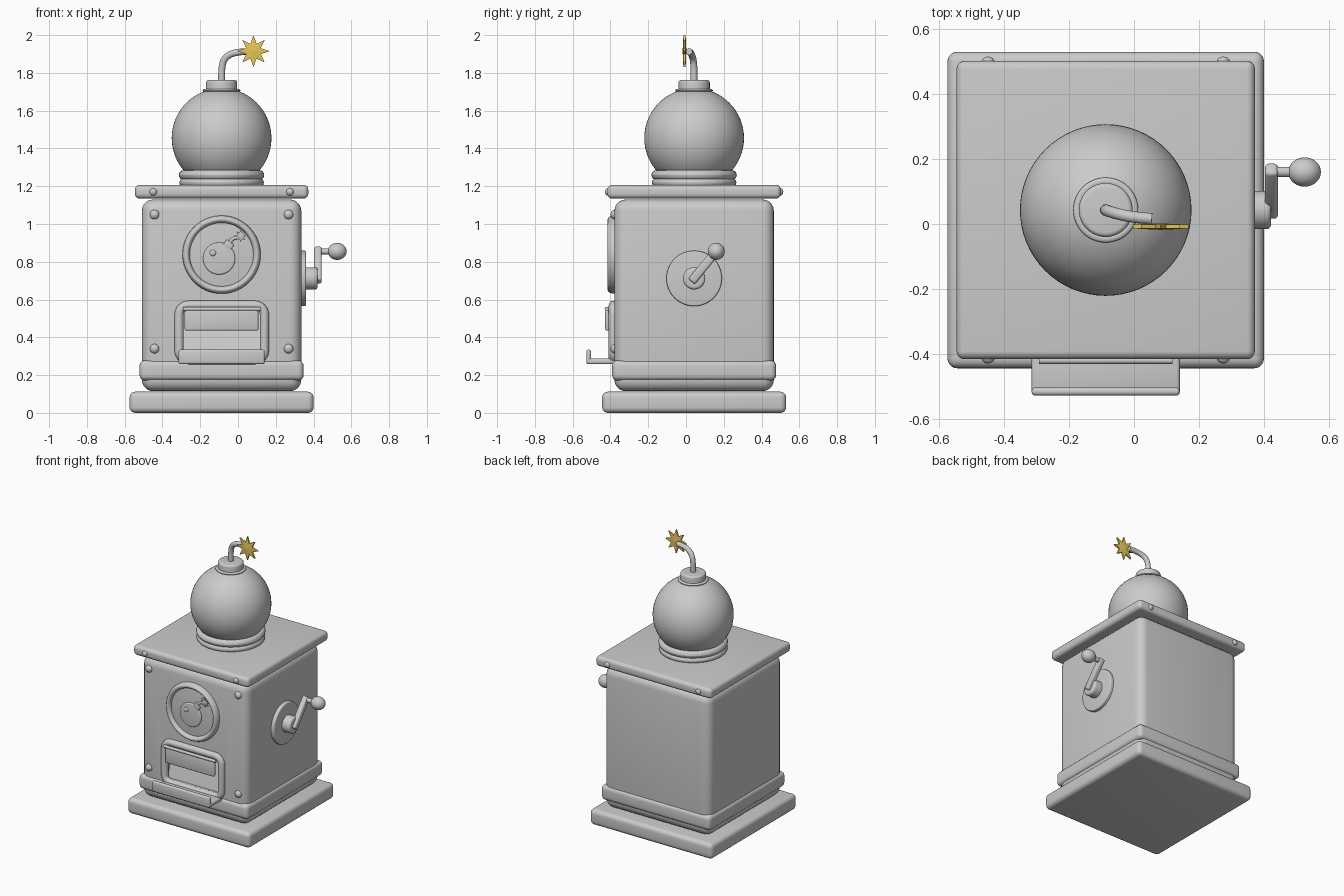
import bpy, bmesh, math
from mathutils import Vector, Matrix

if "Cube" in bpy.data.objects:
    bpy.data.objects.remove(bpy.data.objects["Cube"])

CX, CY = -0.087, 0.043          # vertical axis of the machine
FRONT = CY - 0.422              # front face of the body


def finish(name, bm, angle=40):
    bmesh.ops.recalc_face_normals(bm, faces=bm.faces[:])
    me = bpy.data.meshes.new(name)
    bm.to_mesh(me)
    bm.free()
    ob = bpy.data.objects.new(name, me)
    bpy.context.collection.objects.link(ob)
    smooth(ob, angle)
    return ob


def smooth(ob, angle=40):
    bpy.ops.object.select_all(action='DESELECT')
    ob.select_set(True)
    bpy.context.view_layer.objects.active = ob
    bpy.ops.object.shade_smooth_by_angle(angle=math.radians(angle))


def box(name, x, y, z, r=0.0, seg=5):
    """Rounded box from (min, max) ranges."""
    bm = bmesh.new()
    bmesh.ops.create_cube(bm, size=1)
    for v in bm.verts:
        v.co = Vector([(a + b) / 2 + c * (b - a) for (a, b), c in zip((x, y, z), v.co)])
    if r:
        bmesh.ops.bevel(bm, geom=bm.edges[:], offset=r, segments=seg, profile=0.5, affect='EDGES')
    return finish(name, bm)


def slab(name, half, z, r):
    return box(name, (CX - half, CX + half), (CY - half, CY + half), z, r)


def lathe(name, profile, loc, axis=(0, 0, 1), n=48):
    """Revolve (radius, height) points around an axis through loc."""
    bm = bmesh.new()
    rings = []
    for r, h in profile:
        if r < 1e-5:
            rings.append([bm.verts.new((0, 0, h))] * n)
        else:
            rings.append([bm.verts.new((r * math.cos(2 * math.pi * i / n),
                                        r * math.sin(2 * math.pi * i / n), h)) for i in range(n)])
    for a, b in zip(rings, rings[1:]):
        for i in range(n):
            j = (i + 1) % n
            bm.faces.new(list(dict.fromkeys((a[i], a[j], b[j], b[i]))))
    rot = Vector(axis).to_track_quat('Z', 'Y').to_matrix().to_4x4()
    bmesh.ops.transform(bm, matrix=Matrix.Translation(loc) @ rot, verts=bm.verts[:])
    return finish(name, bm)


def ball(r, h=None, a0=-90, a1=90, steps=24):
    h = h or r
    pts = []
    for i in range(steps + 1):
        a = math.radians(a0 + (a1 - a0) * i / steps)
        pts.append((r * math.cos(a), h * math.sin(a)))
    return pts


def puck(r, h, b):
    """Disc profile with a rounded top edge."""
    arc = [(r - b + b * math.cos(t * math.pi / 8), h - b + b * math.sin(t * math.pi / 8)) for t in range(5)]
    return [(0, 0), (r, 0)] + arc + [(0, h)]


def roll(R, rr, rh, n=16):
    """Closed round ring profile."""
    return [(R + rr * math.cos(2 * math.pi * i / n), rh * math.sin(2 * math.pi * i / n)) for i in range(n + 1)]


def tube(name, pts, r, closed=False, kind='NURBS'):
    cu = bpy.data.curves.new(name, 'CURVE')
    cu.dimensions = '3D'
    cu.bevel_depth, cu.bevel_resolution, cu.use_fill_caps = r, 4, True
    sp = cu.splines.new(kind)
    sp.points.add(len(pts) - 1)
    for p, q in zip(sp.points, pts):
        p.co = (*q, 1)
    sp.use_cyclic_u = closed
    if kind == 'NURBS':
        sp.order_u, sp.use_endpoint_u, sp.resolution_u = 4, True, 8
    ob = bpy.data.objects.new(name, cu)
    bpy.context.collection.objects.link(ob)
    bpy.ops.object.select_all(action='DESELECT')
    ob.select_set(True)
    bpy.context.view_layer.objects.active = ob
    bpy.ops.object.convert(target='MESH')
    ob = bpy.context.object
    smooth(ob)
    return ob


def star(name, c, ro, ri, th, bulge):
    """Eight-pointed star facing the front."""
    bm = bmesh.new()
    sides = []
    for s in (-1, 1):
        rim = [bm.verts.new((c[0] + (ri if i % 2 else ro) * math.sin(i * math.pi / 8), c[1] + s * th,
                             c[2] + (ri if i % 2 else ro) * math.cos(i * math.pi / 8))) for i in range(16)]
        mid = bm.verts.new((c[0], c[1] + s * (th + bulge), c[2]))
        for i in range(16):
            bm.faces.new((rim[i], rim[(i + 1) % 16], mid))
        sides.append(rim)
    a, b = sides
    for i in range(16):
        j = (i + 1) % 16
        bm.faces.new((a[i], a[j], b[j], b[i]))
    return finish(name, bm, 15)


# Cabinet
slab("base", 0.487, (0.0, 0.112), 0.03)
body = slab("body", 0.422, (0.115, 1.13), 0.06)
slab("lower_band", 0.434, (0.172, 0.278), 0.028)
slab("lid", 0.459, (1.135, 1.207), 0.025)

# Sloped chute recess cut into the body
bm = bmesh.new()
prof = [(-0.5, 0.565), (-0.29, 0.565), (-0.36, 0.30), (-0.5, 0.30)]
face = bm.faces.new([bm.verts.new((-0.305, y, z)) for y, z in prof])
ext = bmesh.ops.extrude_face_region(bm, geom=[face])
bmesh.ops.translate(bm, vec=(0.435, 0, 0), verts=[g for g in ext['geom'] if isinstance(g, bmesh.types.BMVert)])
cutter = finish("chute_cutter", bm)
cutter.hide_render = True
mod = body.modifiers.new("chute", 'BOOLEAN')
mod.object, mod.operation, mod.solver = cutter, 'DIFFERENCE', 'EXACT'
bpy.context.view_layer.objects.active = body
bpy.ops.object.modifier_apply(modifier=mod.name)
bpy.data.objects.remove(cutter)
smooth(body)

# Rivets on the body front and on the lid's front and back
for sx in (-1, 1):
    for z in (0.34, 1.05):
        lathe("body_rivet", ball(0.025, 0.02, 0, 90, 6), (CX + sx * 0.355, FRONT, z), (0, -1, 0), 20)
    for sy in (-1, 1):
        lathe("lid_rivet", ball(0.02, 0.016, 0, 90, 6), (CX + sx * 0.362, CY + sy * 0.456, 1.17), (0, sy, 0), 20)

# Chute frame, flap and tray
outline = []
for cx, cz, a0 in ((0.09, 0.52, 0), (-0.262, 0.52, 90), (-0.262, 0.33, 180), (0.09, 0.33, 270)):
    for k in range(7):
        a = math.radians(a0 + 15 * k)
        outline.append((cx + 0.05 * math.cos(a), FRONT - 0.006, cz + 0.05 * math.sin(a)))
tube("chute_frame", outline, 0.024, True, 'POLY')
box("flap", (-0.282, 0.108), (-0.428, -0.405), (0.435, 0.545), 0.01, 3)
tube("flap_hinge", [(-0.292, -0.42, 0.55), (0.118, -0.42, 0.55)], 0.011, False, 'POLY')
box("tray_floor", (-0.315, 0.141), (-0.525, -0.36), (0.258, 0.288), 0.01, 3)
box("tray_lip", (-0.315, 0.141), (-0.528, -0.503), (0.258, 0.335), 0.011, 3)

# Round emblem with a small bomb in relief
EZ = 0.838
lathe("emblem_plate", puck(0.18, 0.012, 0.004), (CX, FRONT, EZ), (0, -1, 0))
lathe("emblem_ring", roll(0.187, 0.02, 0.036), (CX, FRONT, EZ), (0, -1, 0))
lathe("emblem_bomb", puck(0.085, 0.022, 0.008), (-0.10, FRONT, 0.817), (0, -1, 0))
lathe("emblem_highlight", ball(0.017, 0.008, 0, 90, 6), (-0.133, FRONT - 0.021, 0.847), (0, -1, 0), 20)
neck = box("emblem_neck", (-0.025, 0.025), (-0.011, 0.011), (-0.018, 0.018), 0.004, 2)
neck.location = (-0.05, FRONT - 0.012, 0.89)
neck.rotation_euler = (0, math.radians(35), 0)
fy = FRONT - 0.014
tube("emblem_fuse", [(-0.05, fy, 0.89), (-0.036, fy, 0.915), (-0.02, fy, 0.93), (0.0, fy, 0.925), (0.012, fy, 0.935)], 0.009)
star("emblem_spark", (0.014, fy, 0.937), 0.034, 0.017, 0.007, 0.002)

# Bomb on the lid
lathe("bomb_collar", [(0.0, 1.2), (0.212, 1.2), (0.221, 1.208), (0.224, 1.22), (0.221, 1.23), (0.212, 1.238), (0.2, 1.238), (0.0, 1.24)], (CX, CY, 0))
lathe("collar_ring", roll(0.2, 0.026, 0.026), (CX, CY, 1.259))
lathe("bomb", ball(0.264, None, -90, 90, 32), (CX, CY, 1.455), n=64)
lathe("cap_flange", roll(0.088, 0.012, 0.008), (CX, CY, 1.707))
lathe("bomb_cap", puck(0.083, 0.075, 0.014), (CX, CY, 1.687))
tube("fuse", [(CX, CY, 1.74), (CX, CY, 1.80), (-0.086, 0.042, 1.86), (-0.05, 0.03, 1.90),
              (0.0, 0.02, 1.912), (0.055, 0.016, 1.913)], 0.018)
spark = star("spark", (0.082, -0.008, 1.915), 0.085, 0.042, 0.006, 0.004)
gold = bpy.data.materials.new("gold")
gold.diffuse_color = (0.8, 0.58, 0.1, 1)
gold.use_nodes = True
gold.node_tree.nodes["Principled BSDF"].inputs["Base Color"].default_value = gold.diffuse_color
spark.data.materials.append(gold)

# Side crank
X = (1, 0, 0)
HZ, KY, KZ = 0.712, 0.16, 0.855
lathe("crank_plate", puck(0.147, 0.027, 0.008), (0.333, CY, HZ), X)
lathe("crank_hub", puck(0.059, 0.068, 0.015), (0.354, CY, HZ), X)
length = math.hypot(KY - CY, KZ - HZ)
arm = box("crank_arm", (-0.02, 0.02), (-0.023, 0.023), (-0.022, length + 0.02), 0.012, 4)
arm.location = (0.423, CY, HZ)
arm.rotation_euler = (-math.atan2(KY - CY, KZ - HZ), 0, 0)
lathe("knob_shaft", puck(0.016, 0.08, 0.003), (0.425, KY, KZ), X, 20)
lathe("knob", ball(0.045, 0.05), (0.525, KY, KZ), X, 32)
